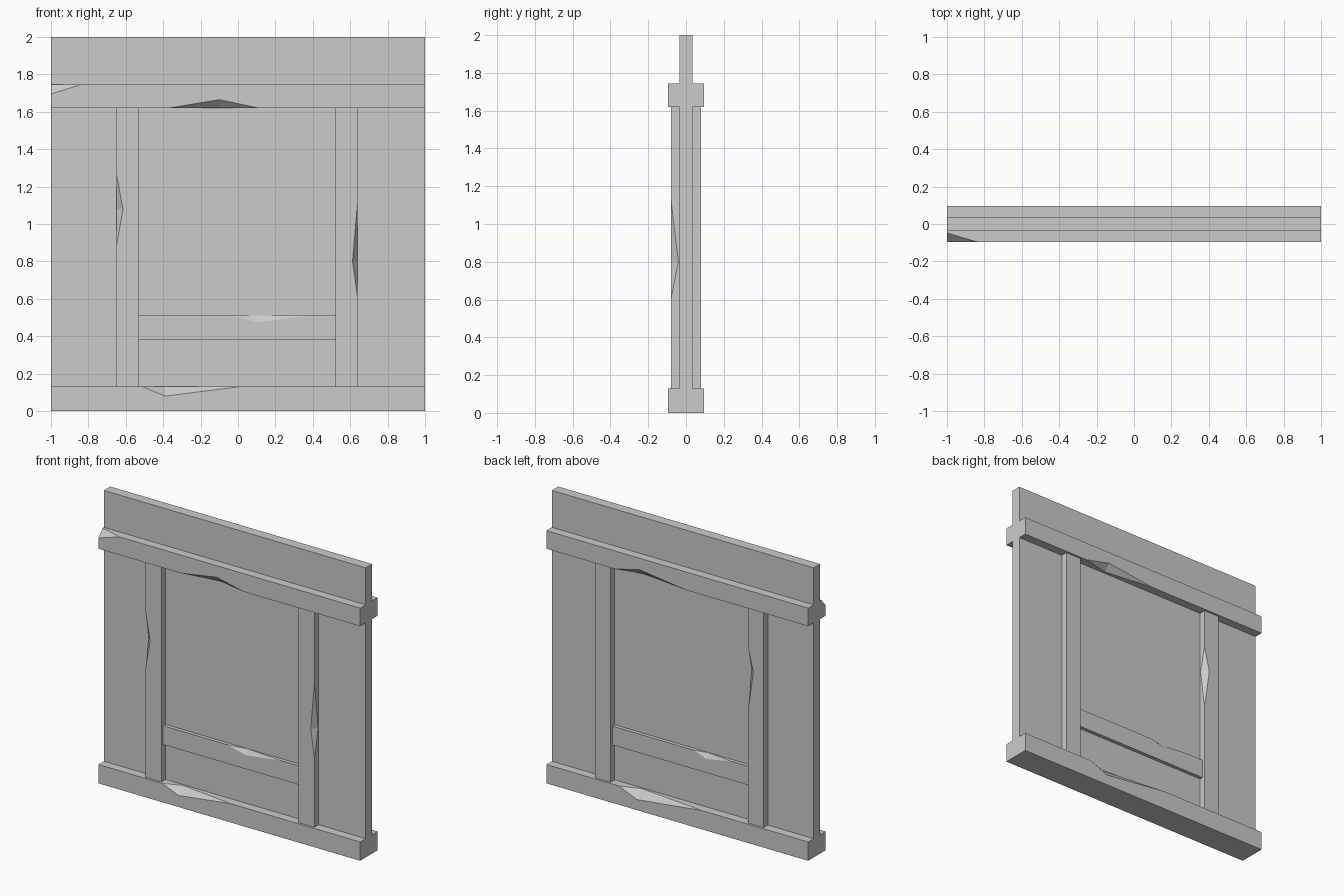
import bpy, bmesh
from mathutils import Vector as V

if "Cube" in bpy.data.objects:
    bpy.data.objects.remove(bpy.data.objects["Cube"])


def mesh_object(name, bm):
    bmesh.ops.recalc_face_normals(bm, faces=bm.faces)
    me = bpy.data.meshes.new(name)
    bm.to_mesh(me)
    bm.free()
    ob = bpy.data.objects.new(name, me)
    bpy.context.scene.collection.objects.link(ob)
    return ob


def box(name, x0, x1, depth, z0, z1):
    """Box spanning x0..x1, z0..z1, and -depth..depth in y."""
    bm = bmesh.new()
    bmesh.ops.create_cube(bm, size=1)
    bmesh.ops.scale(bm, verts=bm.verts, vec=(x1 - x0, 2 * depth, z1 - z0))
    bmesh.ops.translate(bm, verts=bm.verts, vec=((x0 + x1) / 2, 0, (z0 + z1) / 2))
    return mesh_object(name, bm)


def cut(ob, points):
    """Subtract a convex hull of points from a part."""
    bm = bmesh.new()
    for p in points:
        bm.verts.new(p)
    bmesh.ops.convex_hull(bm, input=bm.verts)
    cutter = mesh_object("cutter", bm)
    cutter.hide_render = True
    mod = ob.modifiers.new("chip", 'BOOLEAN')
    mod.operation, mod.solver, mod.object = 'DIFFERENCE', 'EXACT', cutter
    bpy.context.view_layer.objects.active = ob
    bpy.ops.object.modifier_apply(modifier=mod.name)
    bpy.data.objects.remove(cutter)


def chip(ob, a, b, f, s):
    """Two-plane notch on edge a-b; f and s are its tips on the two faces."""
    a, b, f, s = map(V, (a, b, f, s))
    mid = (f + s) / 2
    cut(ob, [a + (a - mid) * 0.3, b + (b - mid) * 0.3,
             f + (f - s) * 0.5, s + (s - f) * 0.5])


def chip_along_x(ob, y, z, x0, x1, tip_x, tip_z, tip_y):
    chip(ob, (x0, y, z), (x1, y, z), (tip_x, y, tip_z), (tip_x, tip_y, z))


def chip_along_z(ob, x, y, z0, z1, tip_z, tip_x, tip_y):
    chip(ob, (x, y, z0), (x, y, z1), (tip_x, y, tip_z), (x, tip_y, tip_z))


# Thin wall panels
box("lower_panel", -1, 1, 0.035, 0.13, 1.62)
box("upper_panel", -1, 1, 0.035, 1.745, 2)

# Horizontal beams
top = box("top_beam", -1, 1, 0.095, 1.62, 1.745)
base = box("bottom_beam", -1, 1, 0.095, 0, 0.13)
sill = box("middle_rail", -0.53, 0.52, 0.06, 0.38, 0.51)

# Upright posts
left = box("left_post", -0.65, -0.53, 0.08, 0.13, 1.62)
right = box("right_post", 0.52, 0.64, 0.08, 0.13, 1.62)

# Chips on the beams, front then back
chip_along_x(top, -0.095, 1.62, -0.37, 0.11, -0.10, 1.665, -0.05)
chip_along_x(top, 0.095, 1.62, -0.07, 0.48, 0.29, 1.665, 0.05)
chip_along_x(base, -0.095, 0.13, -0.51, 0.01, -0.39, 0.08, -0.045)
chip_along_x(base, 0.095, 0.13, -0.19, 0.445, 0.307, 0.073, 0.045)
chip_along_x(sill, -0.06, 0.51, -0.04, 0.37, 0.10, 0.475, -0.038)
chip_along_x(sill, 0.06, 0.51, -0.39, -0.10, -0.20, 0.475, 0.038)

# Chips on the posts
chip_along_z(left, -0.65, -0.08, 0.88, 1.27, 1.08, -0.615, -0.045)
chip_along_z(left, -0.53, 0.08, 0.90, 1.35, 1.18, -0.57, 0.04)
chip_along_z(right, 0.64, -0.08, 0.60, 1.13, 0.80, 0.612, -0.04)

# Broken corner at the left end of the top beam
corner = V((-1, -0.095, 1.745))
p, q, r = V((-0.84, -0.095, 1.745)), V((-1, -0.048, 1.745)), V((-1, -0.095, 1.695))
centre = (p + q + r) / 3
cut(top, [centre + (v - centre) * 3 for v in (p, q, r)] + [corner + (corner - centre) * 3])
